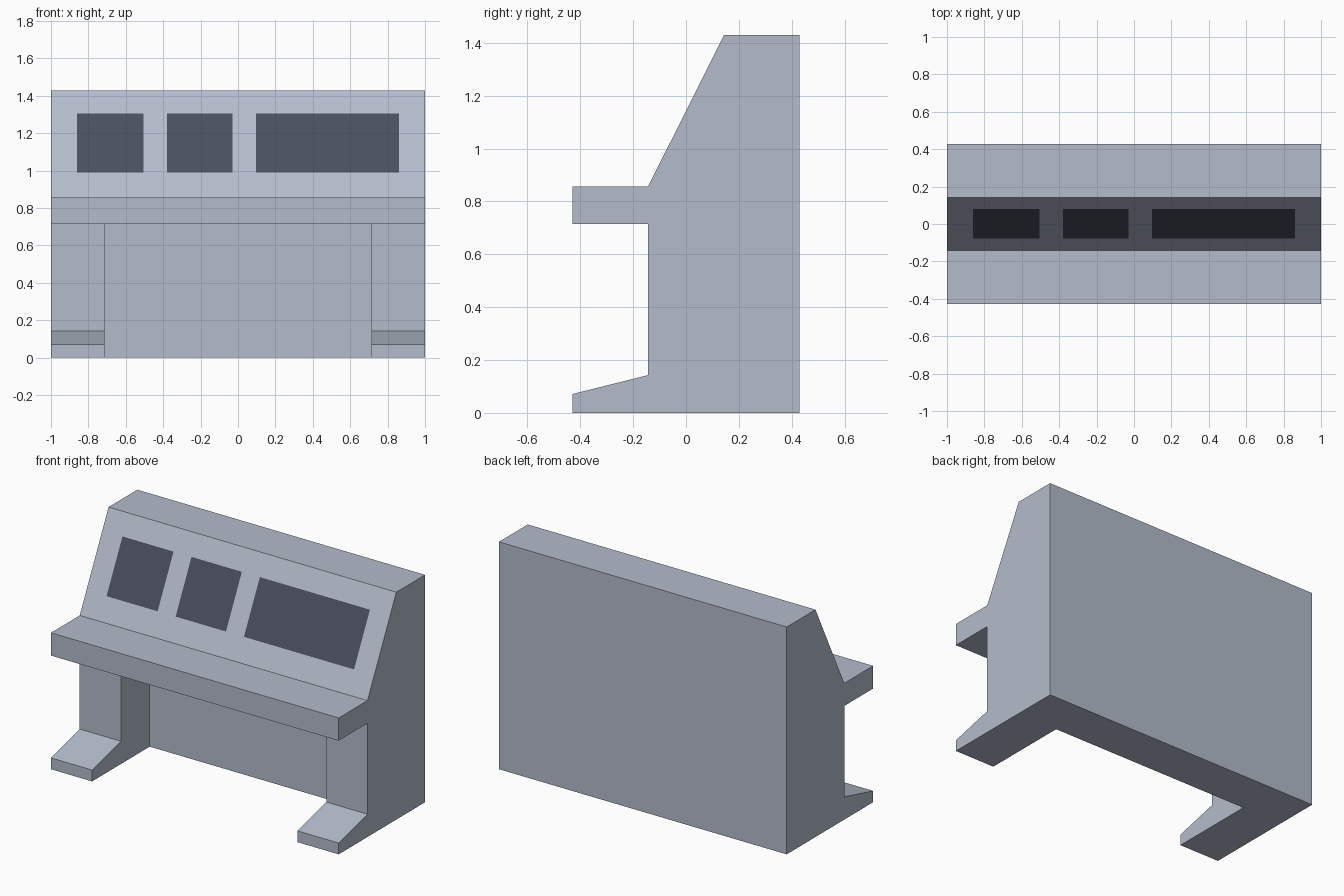
import bpy, bmesh
from mathutils import Vector

cube = bpy.data.objects.get("Cube")
if cube:
    bpy.data.objects.remove(cube, do_unlink=True)


def material(name, rgb):
    mat = bpy.data.materials.new(name)
    mat.use_nodes = True
    mat.diffuse_color = (*rgb, 1)
    mat.node_tree.nodes["Principled BSDF"].inputs["Base Color"].default_value = (*rgb, 1)
    return mat


def extrude_profile(name, profile, half_width, mats):
    """Extrude a (y, z) side outline across x."""
    bm = bmesh.new()
    face = bm.faces.new([bm.verts.new((-half_width, y, z)) for y, z in profile])
    new = bmesh.ops.extrude_face_region(bm, geom=[face])["geom"]
    moved = [v for v in new if isinstance(v, bmesh.types.BMVert)]
    bmesh.ops.translate(bm, verts=moved, vec=(2 * half_width, 0, 0))
    bmesh.ops.recalc_face_normals(bm, faces=bm.faces[:])
    mesh = bpy.data.meshes.new(name)
    bm.to_mesh(mesh)
    bm.free()
    for mat in mats:
        mesh.materials.append(mat)
    obj = bpy.data.objects.new(name, mesh)
    bpy.context.collection.objects.link(obj)
    return obj


body_grey = material("blue grey body", (0.456, 0.503, 0.597))
screen_dark = material("dark slate screen", (0.069, 0.08, 0.112))

DEPTH, STEP = 0.4286, 0.143
DESK_BOTTOM, DESK_TOP, TOP = 0.714, 0.857, 1.4286

# Console: feet, desk shelf and sloped instrument panel in one outline
console = extrude_profile("console", [
    (-DEPTH, 0), (DEPTH, 0), (DEPTH, TOP), (STEP, TOP),
    (-STEP, DESK_TOP), (-DEPTH, DESK_TOP), (-DEPTH, DESK_BOTTOM),
    (-STEP, DESK_BOTTOM), (-STEP, STEP), (-DEPTH, STEP / 2),
], 1.0, [body_grey, screen_dark])

# Knee space between the two legs
cutter = extrude_profile("knee_space_cutter", [
    (-0.6, -0.1), (STEP, -0.1), (STEP, DESK_BOTTOM), (-0.6, DESK_BOTTOM),
], 0.714, [body_grey])
cutter.hide_render = True
mod = console.modifiers.new("knee_space", "BOOLEAN")
mod.operation = "DIFFERENCE"
mod.solver = "EXACT"
mod.object = cutter
bpy.context.view_layer.objects.active = console
bpy.ops.object.modifier_apply(modifier=mod.name)
bpy.data.objects.remove(cutter, do_unlink=True)

# Screens cut flush into the sloped panel
SCREENS = [(-0.86, -0.505), (-0.38, -0.03), (0.095, 0.86)]
LOW, HIGH = 0.99, 1.305
bm = bmesh.new()
bm.from_mesh(console.data)


def panel_faces():
    return [f for f in bm.faces if f.normal.y < -0.5 and 0.3 < f.normal.z < 0.6]


def cut_panel(point, normal):
    faces = panel_faces()
    edges = {e for f in faces for e in f.edges}
    verts = {v for f in faces for v in f.verts}
    bmesh.ops.bisect_plane(bm, geom=[*faces, *edges, *verts], dist=1e-5,
                           plane_co=point, plane_no=normal)
    bm.normal_update()


for z in (LOW, HIGH):
    cut_panel(Vector((0, 0, z)), Vector((0, 0, 1)))
for pair in SCREENS:
    for x in pair:
        cut_panel(Vector((x, 0, 0)), Vector((1, 0, 0)))
for f in panel_faces():
    c = f.calc_center_median()
    inside = LOW < c.z < HIGH and any(a < c.x < b for a, b in SCREENS)
    f.material_index = 1 if inside else 0
bm.to_mesh(console.data)
bm.free()
